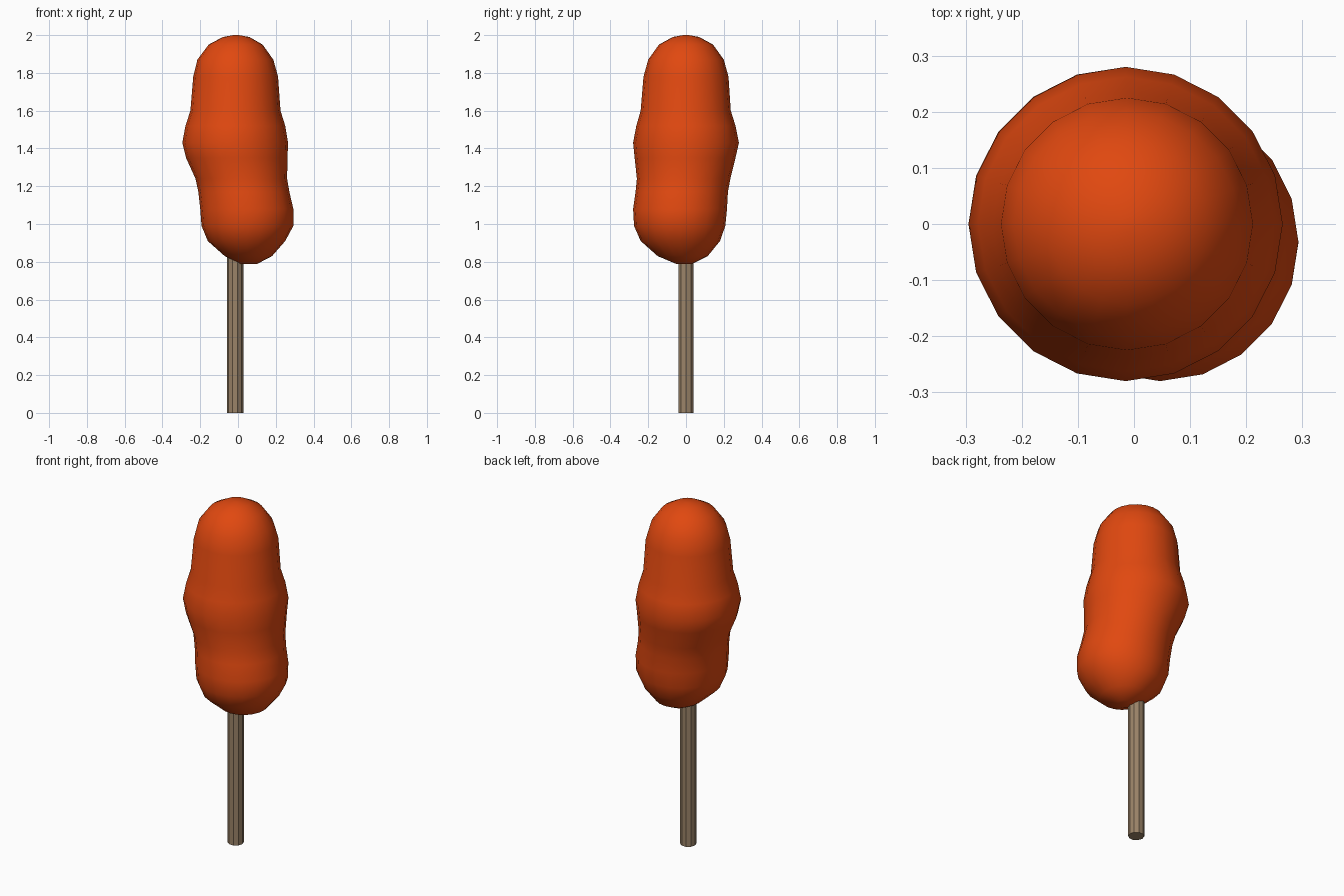
import bpy, bmesh
from math import sin, cos, pi, radians

if "Cube" in bpy.data.objects:
    bpy.data.objects.remove(bpy.data.objects["Cube"])


def loft(name, rings, sides, color, angle):
    """Skin stacked ellipses given as (z, x_min, x_max, y_min, y_max)."""
    bm = bmesh.new()
    loops = []
    for z, x0, x1, y0, y1 in rings:
        cx, cy, rx, ry = (x0 + x1) / 2, (y0 + y1) / 2, (x1 - x0) / 2, (y1 - y0) / 2
        loops.append([bm.verts.new((cx + rx * cos(2 * pi * i / sides),
                                    cy + ry * sin(2 * pi * i / sides), z))
                      for i in range(sides)])
    for a, b in zip(loops, loops[1:]):
        for i in range(sides):
            j = (i + 1) % sides
            bm.faces.new((a[i], a[j], b[j], b[i]))
    bm.faces.new(loops[0][::-1])
    bm.faces.new(loops[-1])
    bmesh.ops.recalc_face_normals(bm, faces=bm.faces)
    mesh = bpy.data.meshes.new(name)
    bm.to_mesh(mesh)
    bm.free()
    mat = bpy.data.materials.new(name + "_color")
    mat.diffuse_color = color
    mat.use_nodes = True
    mat.node_tree.nodes["Principled BSDF"].inputs["Base Color"].default_value = mat.diffuse_color
    mesh.materials.append(mat)
    obj = bpy.data.objects.new(name, mesh)
    bpy.context.collection.objects.link(obj)
    bpy.ops.object.select_all(action='DESELECT')
    obj.select_set(True)
    bpy.context.view_layer.objects.active = obj
    bpy.ops.object.shade_smooth_by_angle(angle=radians(angle))


# Lumpy batter coating, from the bottom dome to the top dome
batter = [
    (0.788, 0.01, 0.10, -0.05, 0.03),
    (0.83, -0.07, 0.18, -0.15, 0.115),
    (0.91, -0.16, 0.25, -0.24, 0.18),
    (0.99, -0.193, 0.293, -0.275, 0.208),
    (1.08, -0.20, 0.293, -0.28, 0.217),
    (1.17, -0.21, 0.272, -0.267, 0.222),
    (1.24, -0.225, 0.26, -0.26, 0.235),
    (1.35, -0.275, 0.262, -0.272, 0.262),
    (1.43, -0.295, 0.265, -0.28, 0.28),
    (1.52, -0.278, 0.25, -0.263, 0.262),
    (1.60, -0.252, 0.225, -0.24, 0.237),
    (1.78, -0.237, 0.212, -0.225, 0.225),
    (1.87, -0.215, 0.187, -0.20, 0.20),
    (1.95, -0.155, 0.13, -0.143, 0.143),
    (1.99, -0.08, 0.06, -0.07, 0.07),
    (2.00, -0.025, 0.005, -0.015, 0.015),
]
loft("batter_coating", batter, 20, (0.75, 0.065, 0.005, 1), 60)

# Round wooden stick with flat facets
stick = [(z, -0.058, 0.028, -0.043, 0.043) for z in (0.0, 0.92)]
loft("wooden_stick", stick, 10, (0.33, 0.23, 0.14, 1), 20)
